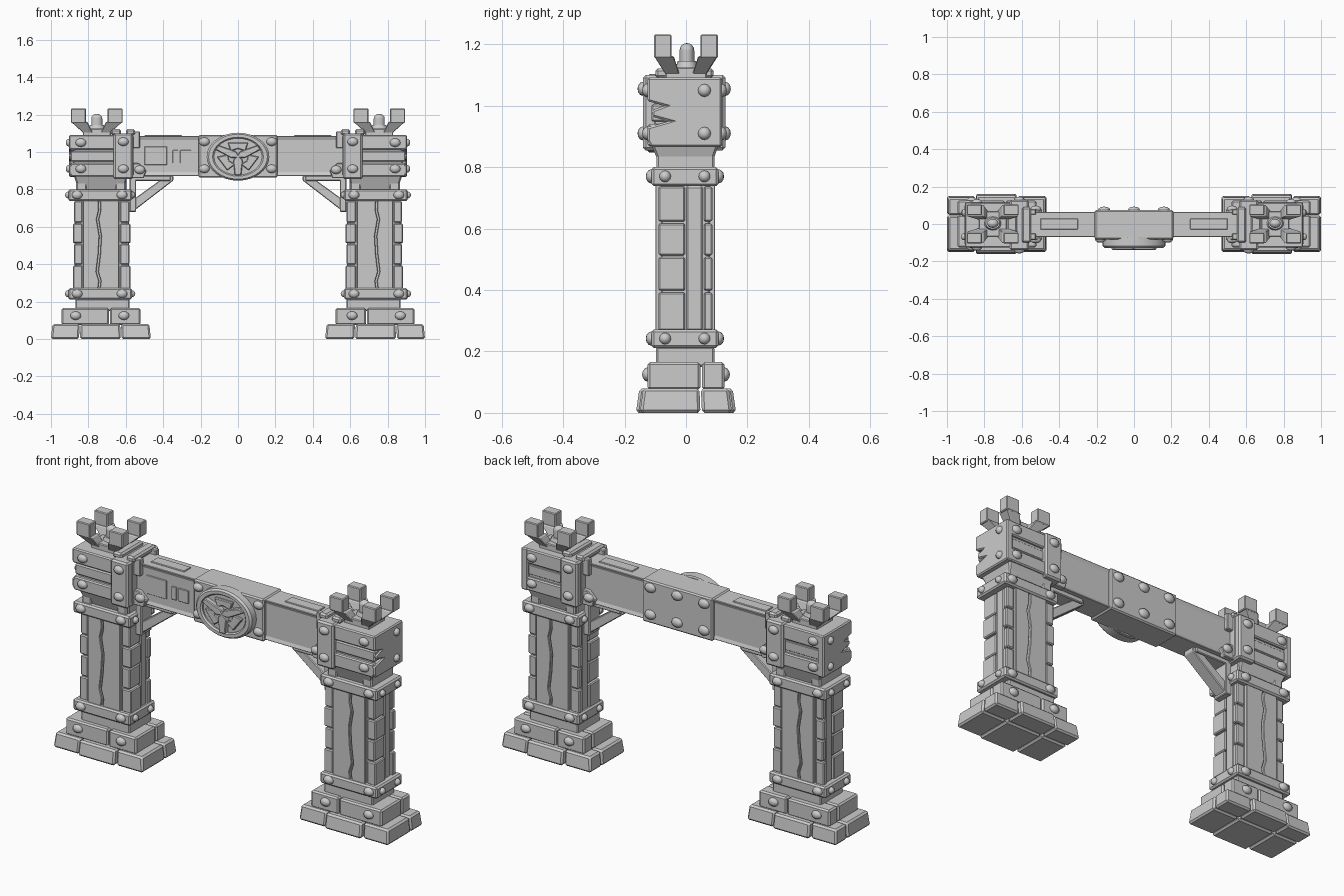
import bpy, bmesh, math
from mathutils import Vector, Matrix

cube = bpy.data.objects.get("Cube")
if cube:
    bpy.data.objects.remove(cube, do_unlink=True)

stone = bpy.data.materials.new("grey stone")
stone.use_nodes = True
GREY = (0.6, 0.6, 0.6, 1)
stone.diffuse_color = GREY
stone.node_tree.nodes["Principled BSDF"].inputs["Base Color"].default_value = GREY


def finish(name, bm, mirror=False, bevel=0.006, smooth=False):
    bmesh.ops.recalc_face_normals(bm, faces=bm.faces)
    me = bpy.data.meshes.new(name)
    bm.to_mesh(me)
    bm.free()
    me.materials.append(stone)
    ob = bpy.data.objects.new(name, me)
    bpy.context.collection.objects.link(ob)
    if smooth:
        me.shade_smooth()
    if bevel:
        b = ob.modifiers.new("Bevel", 'BEVEL')
        b.width, b.segments, b.limit_method = bevel, 1, 'ANGLE'
    if mirror:
        m = ob.modifiers.new("Mirror", 'MIRROR')
        m.use_mirror_merge = False
    return ob


def box(bm, x, y, z, taper=0.0):
    """Box from three (low, high) ranges; taper draws the top edges in."""
    mid = Vector((sum(x) / 2, sum(y) / 2, sum(z) / 2))
    size = Vector((x[1] - x[0], y[1] - y[0], z[1] - z[0]))
    vs = bmesh.ops.create_cube(bm, size=1)["verts"]
    for v in vs:
        top = v.co.z > 0
        c = v.co * size
        if top:
            c.x -= math.copysign(taper, c.x)
            c.y -= math.copysign(taper, c.y)
        v.co = mid + c
    return vs


def prism(bm, pts, axis, a, b):
    """Extrude a 2D outline from a to b along x or y."""
    place = (lambda p, t: (t, p[0], p[1])) if axis == 'x' else (lambda p, t: (p[0], t, p[1]))
    f = bm.faces.new([bm.verts.new(place(p, a)) for p in pts])
    new = bmesh.ops.extrude_face_region(bm, geom=[f])["geom"]
    shift = Vector(place((0, 0), b - a))
    bmesh.ops.translate(bm, vec=shift, verts=[g for g in new if isinstance(g, bmesh.types.BMVert)])


def loft(bm, low, high):
    """Solid between two rectangles given as (x0, x1, y0, y1, z)."""
    vs = [bm.verts.new((x, y, r[4])) for r in (low, high) for x in r[:2] for y in r[2:4]]
    bmesh.ops.convex_hull(bm, input=vs)


def rivet(bm, p, axis, sign, r=0.023):
    """Flattened dome lying on a face; wide along x on front and back."""
    wide = 1.25 if axis == 'y' else 1.0
    scale = Matrix.Diagonal((r * wide, r, 0.018, 1))
    turn = Matrix.Rotation(math.pi / 2 * sign, 4, 'Y' if axis == 'x' else 'X')
    if axis == 'y':
        turn = Matrix.Rotation(-math.pi / 2 * sign, 4, 'X')
    bmesh.ops.create_uvsphere(bm, u_segments=12, v_segments=6, radius=1,
                              matrix=Matrix.Translation(p) @ turn @ scale)


def both_faces(bm, xs, zs, front, back):
    for x in xs:
        for z in zs:
            rivet(bm, (x, front, z), 'y', -1)
            rivet(bm, (x, back, z), 'y', 1)


# Stepped base made of blocks
bm = bmesh.new()
for x0, x1, y in ((.466, .622, .15), (.627, .845, .163), (.85, 1.0, .15)):
    for ya, yb in ((-y, .047), (.052, y)):
        box(bm, (x0, x1), (ya, yb), (0, .08), 0.0)
for v in bm.verts:
    if v.co.z > .05:
        v.co.x = .733 + (v.co.x - .733) * .97
        v.co.y *= .93
finish("base_blocks", bm, True, .009)

bm = bmesh.new()
for x0, x1 in ((.522, .685), (.69, .943)):
    for ya, yb in ((-.125, .047), (.052, .125)):
        box(bm, (x0, x1), (ya, yb), (.075, .165))
finish("plinth_blocks", bm, True, .008)

# Column core, collars and neck
bm = bmesh.new()
box(bm, (.595, .865), (-.082, .078), (.15, .88))
box(bm, (.58, .87), (-.097, .092), (.15, .215))
finish("column_core", bm, True)
bm = bmesh.new()
for z0, z1 in ((.212, .272), (.738, .8)):
    box(bm, (.567, .907), (-.113, .106), (z0, z1))
finish("column_collars", bm, True, .008)

# Split planks on the front and back of the column
bm = bmesh.new()
crack = [(.745, .25), (.737, .31), (.752, .36), (.741, .45), (.735, .55), (.75, .64), (.738, .69), (.742, .75)]
for y0, y1 in ((-.1, -.07), (.07, .095)):
    prism(bm, [(.635, .75), (.635, .25)] + [(x - .004, z) for x, z in crack], 'y', y0, y1)
    prism(bm, [(.828, .75), (.828, .25)] + [(x + .006, z) for x, z in crack], 'y', y0, y1)
finish("column_planks", bm, True, .003)

# Brick courses on the sides of the column
bm = bmesh.new()
levels = (.265, .395, .51, .62, .74)
for i in range(4):
    z = (levels[i] + .003, levels[i + 1] - .003)
    d = .006 * (i % 2)
    for x in ((.575 + d, .63), (.833, .882 - d)):
        box(bm, x, (-.09, -.003), z)
        box(bm, x, (.058, .086), z)
for x in ((.582, .63), (.833, .874)):
    box(bm, x, (.002, .054), (.268, .738))
finish("column_bricks", bm, True, .005)

# Capital below the head block
bm = bmesh.new()
loft(bm, (.61, .85, -.08, .078, .79), (.59, .88, -.115, .108, .88))
for x in (.6, .81):
    box(bm, (x, x + .055), (-.096, .092), (.79, .88))
finish("capital", bm, True)

# Head block: plank courses with a recessed middle and a chipped end cap
bm = bmesh.new()
box(bm, (.56, .88), (-.105, .1), (.87, 1.09))
for z0, z1, d in ((.868, .94, 0), (.948, 1.005, .012), (1.013, 1.092, 0)):
    box(bm, (.64, .895), (-.125 + d, .115 - d), (z0, z1))
cap = [(-.113, .866), (.117, .866), (.117, 1.092), (-.125, 1.092), (-.125, 1.015), (-.07, 1.0),
       (-.11, .985), (-.11, .965), (-.055, .95), (-.125, .93), (-.125, .885)]
prism(bm, cap, 'x', .865, .903)
finish("head_block", bm, True, .006)

# Straps round the head block, with small brackets beside them
bm = bmesh.new()
box(bm, (.562, .665), (-.14, .128), (.855, 1.1))
for x0, x1 in ((.55, .6), (.625, .68)):
    box(bm, (x0, x1), (-.1, .09), (1.09, 1.122))
finish("head_straps", bm, True, .009)
bm = bmesh.new()
for y0, y1 in ((-.085, -.05), (.05, .08)):
    prism(bm, [(.57, .86), (.505, .86), (.49, .9), (.53, .94), (.57, .94)], 'y', y0, y1)
    box(bm, (.525, .57), (y0, y1), (1.02, 1.11))
finish("strap_brackets", bm, True, .004)

# Crown: footing, four flared arms ending in cubes, domed post
bm = bmesh.new()
box(bm, (.68, .83), (-.068, .068), (1.08, 1.125))
for sx in (-1, 1):
    for sy in (-1, 1):
        def rect(xa, xb, ya, yb, z):
            return (.755 + sx * xa, .755 + sx * xb, sy * ya, sy * yb, z)
        loft(bm, rect(.02, .07, .02, .065, 1.1), rect(.05, .138, .04, .104, 1.162))
        box(bm, sorted((.755 + sx * .058, .755 + sx * .138)), sorted((sy * .047, sy * .104)), (1.155, 1.232))
finish("crown_arms", bm, True, .004)
bm = bmesh.new()
at = Matrix.Translation((.755, .003, 1.13)) @ Matrix.Diagonal((1.25, 1, 1, 1))
bmesh.ops.create_cone(bm, cap_ends=True, segments=14, radius1=.024, radius2=.024, depth=.1, matrix=at)
bmesh.ops.create_uvsphere(bm, u_segments=14, v_segments=8, radius=.024,
                          matrix=at @ Matrix.Translation((0, 0, .05)))
bmesh.ops.create_cone(bm, cap_ends=True, segments=14, radius1=.04, radius2=.03, depth=.03, matrix=at)
post = finish("crown_post", bm, True, 0)

# Diagonal braces under the beam
bm = bmesh.new()
prism(bm, [(.575, .69), (.55, .69), (.345, .848), (.345, .872), (.385, .872), (.575, .735)], 'y', -.035, .035)
box(bm, (.545, .58), (-.045, .045), (.68, .86))
box(bm, (.36, .57), (-.045, .045), (.845, .872))
finish("braces", bm, True, .004)

# Beam with sunken panels front and back
bm = bmesh.new()
box(bm, (.19, .58), (-.07, .065), (.872, 1.085))
bm.normal_update()
faces = [f for f in bm.faces if abs(f.normal.y) > .9]
bmesh.ops.inset_individual(bm, faces=faces, thickness=.028, depth=-.008)
box(bm, (.3, .5), (-.03, .03), (1.08, 1.09))
finish("beam", bm, True, .003)
bm = bmesh.new()
for x0, x1 in ((.25, .31), (.32, .35)):
    box(bm, (-x1, -x0), (-.068, -.05), (.94, 1.01))
box(bm, (-.5, -.38), (-.067, -.05), (.93, 1.03))
finish("panel_plates", bm, False, .002)

# Centre sleeve round the beam
bm = bmesh.new()
box(bm, (-.21, .21), (-.082, .075), (.863, 1.092))
finish("centre_sleeve", bm, False, .007)

# Oval medallion: backing disc, raised rim and a three-armed boss
oval = Matrix.Translation((0, 0, .975)) @ Matrix.Diagonal((1.31, 1, 1, 1))
bm = bmesh.new()
bmesh.ops.create_cone(bm, cap_ends=True, segments=32, radius1=.12, radius2=.12, depth=.045,
                      matrix=Matrix.Rotation(math.pi / 2, 4, 'X'))
bm.transform(Matrix.Translation((0, -.09, 0)))
bm.transform(oval)
finish("medallion_disc", bm, False, 0)
bm = bmesh.new()
section = [(.128, -.07), (.128, -.118), (.12, -.128), (.104, -.128), (.098, -.12), (.098, -.1)]
ring = [bm.verts.new((r, y, 0)) for r, y in section]
edges = [bm.edges.new(p) for p in zip(ring, ring[1:])]
bmesh.ops.spin(bm, geom=ring + edges, cent=(0, 0, 0), axis=(0, 1, 0), angle=math.tau, steps=32, use_merge=True)
bm.transform(oval)
finish("medallion_rim", bm, False, 0)
bm = bmesh.new()
for k in range(3):
    turn = Matrix.Rotation(math.tau * k / 3, 3, 'Y')
    for outline, y in (([(0, .008), (.02, -.02), (.013, -.1), (-.013, -.1), (-.02, -.02)], -.138),
                       ([(.03, .03), (.042, .075), (-.042, .075), (-.03, .03), (0, .042)], -.126)):
        pts = [turn @ Vector((x, 0, z)) for x, z in outline]
        prism(bm, [(p.x, p.z) for p in pts], 'y', -.1, y)
bm.transform(oval)
finish("medallion_boss", bm, False, .004)

# Rivets on the pillars
bm = bmesh.new()
both_faces(bm, (.61, .868), (.125,), -.125, .125)
both_faces(bm, (.62, .86), (.242, .77), -.113, .106)
both_faces(bm, (.84,), (.91, 1.05), -.125, .115)
both_faces(bm, (.613,), (.91, 1.055), -.14, .128)
both_faces(bm, (.525,), (.905,), -.085, .08)
for y in (-.068, .06):
    for z in (.242, .77):
        rivet(bm, (.907, y, z), 'x', 1, .019)
        rivet(bm, (.567, y, z), 'x', -1, .019)
for z in (.91, 1.05):
    rivet(bm, (.903, .06, z), 'x', 1, .021)
finish("pillar_rivets", bm, True, 0, True)

# Rivets on the centre sleeve
bm = bmesh.new()
for z in (.91, 1.055):
    for x in (-.18, .18):
        rivet(bm, (x, -.082, z), 'y', -1)
    for x in (-.16, 0, .16):
        rivet(bm, (x, .075, z), 'y', 1, .026)
finish("sleeve_rivets", bm, False, 0, True)

# Smooth the round parts but keep their sharp edges
bpy.ops.object.select_all(action='DESELECT')
for name in ("crown_post", "medallion_disc", "medallion_rim"):
    ob = bpy.data.objects[name]
    ob.select_set(True)
    bpy.context.view_layer.objects.active = ob
bpy.ops.object.shade_smooth_by_angle(angle=math.radians(35))
